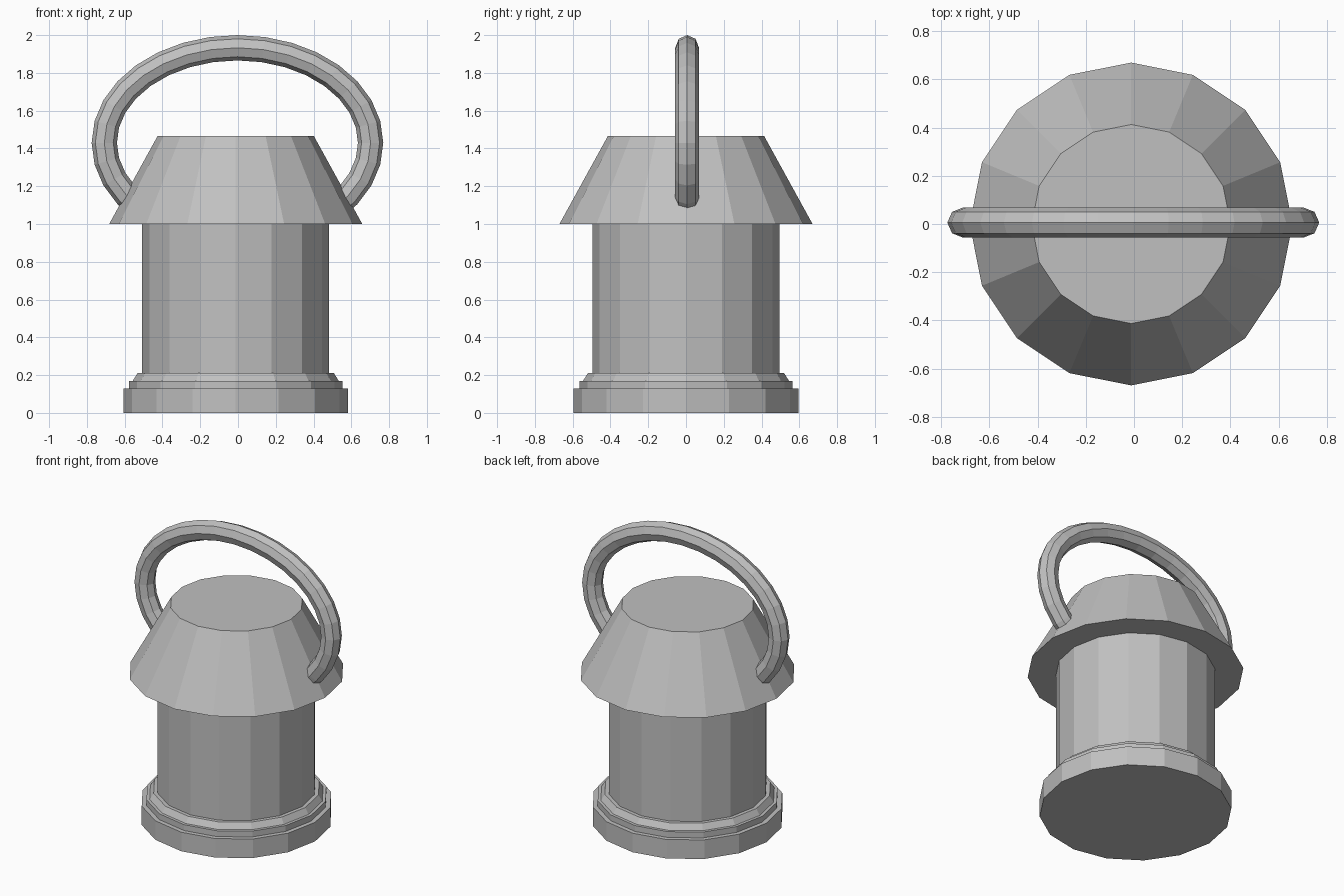
import bpy
import bmesh
from math import sin, cos, pi, radians
from mathutils import Vector

cube = bpy.data.objects.get("Cube")
if cube:
    bpy.data.objects.remove(cube, do_unlink=True)

# Plain grey metal
grey = bpy.data.materials.new("plain_grey")
grey.use_nodes = True
grey.diffuse_color = (0.53, 0.53, 0.53, 1)
grey.node_tree.nodes["Principled BSDF"].inputs["Base Color"].default_value = grey.diffuse_color

SIDES = 16
AXIS_X = -0.012


def loft(name, rings):
    """Skin closed rings of points in order and cap both ends."""
    bm = bmesh.new()
    loops = [[bm.verts.new(p) for p in ring] for ring in rings]
    for a, b in zip(loops, loops[1:]):
        n = len(a)
        for i in range(n):
            j = (i + 1) % n
            bm.faces.new((a[i], a[j], b[j], b[i]))
    bm.faces.new(loops[0])
    bm.faces.new(loops[-1])
    bmesh.ops.recalc_face_normals(bm, faces=bm.faces)
    mesh = bpy.data.meshes.new(name)
    bm.to_mesh(mesh)
    bm.free()
    mesh.materials.append(grey)
    obj = bpy.data.objects.new(name, mesh)
    bpy.context.collection.objects.link(obj)
    return obj


def turned(name, profile):
    """Faceted turned part from (radius, height) pairs."""
    angles = [2 * pi * i / SIDES for i in range(SIDES)]
    return loft(name, [[(AXIS_X + r * cos(a), r * sin(a), z) for a in angles]
                       for r, z in profile])


# Stepped foot, body and tapered cap
turned("base", [(0.595, 0), (0.595, 0.13), (0.565, 0.13), (0.565, 0.17),
                (0.545, 0.17), (0.52, 0.21)])
turned("body", [(0.495, 0.2), (0.495, 1.01)])
turned("cap", [(0.67, 1.0), (0.413, 1.467)])

# Oval carrying handle whose ends sink into the cap
HALF_W, HALF_H, TUBE = 0.705, 0.503, 0.067
center = Vector((-0.003, 0.006, 1.43))
side = Vector((0, 1, 0))
STEPS = 24
rings = []
for k in range(STEPS + 1):
    t = radians(-45 + 270 * k / STEPS)
    point = center + Vector((HALF_W * cos(t), 0, HALF_H * sin(t)))
    outward = Vector((HALF_H * cos(t), 0, HALF_W * sin(t))).normalized()
    rings.append([point + TUBE * (cos(u) * outward + 0.94 * sin(u) * side)
                  for u in (pi * i / 4 for i in range(8))])
loft("handle", rings)
